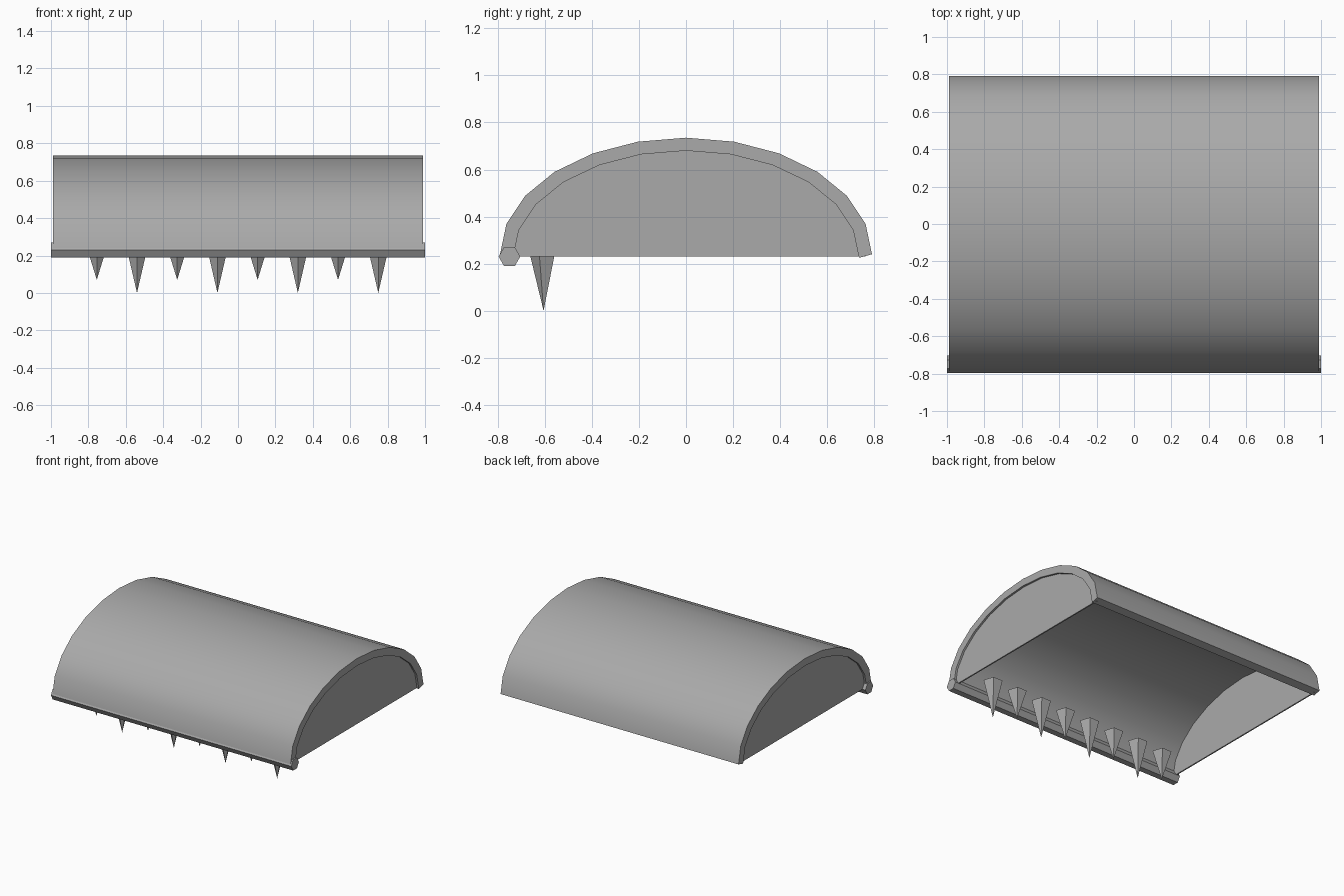
import bpy, bmesh, math

cube = bpy.data.objects.get("Cube")
if cube:
    bpy.data.objects.remove(cube, do_unlink=True)

GREY = (0.4, 0.4, 0.4, 1)
metal = bpy.data.materials.new("plain grey")
metal.use_nodes = True
metal.diffuse_color = GREY
metal.node_tree.nodes["Principled BSDF"].inputs["Base Color"].default_value = GREY


def arch(ry, rz, base, steps=12):
    """Half-ellipse of (y, z) points from the back over to the front."""
    return [(ry * math.cos(math.pi * i / steps),
             base + rz * math.sin(math.pi * i / steps)) for i in range(steps + 1)]


def extrude_x(name, profile, x0, x1, smooth=False):
    """Closed (y, z) profile extruded along x."""
    bm = bmesh.new()
    face = bm.faces.new([bm.verts.new((x0, y, z)) for y, z in profile])
    top = bmesh.ops.extrude_face_region(bm, geom=[face])["geom"]
    verts = [v for v in top if isinstance(v, bmesh.types.BMVert)]
    bmesh.ops.translate(bm, verts=verts, vec=(x1 - x0, 0, 0))
    bmesh.ops.recalc_face_normals(bm, faces=bm.faces)
    return finish(name, bm, smooth)


def finish(name, bm, smooth=False):
    mesh = bpy.data.meshes.new(name)
    bm.to_mesh(mesh)
    bm.free()
    mesh.materials.append(metal)
    obj = bpy.data.objects.new(name, mesh)
    bpy.context.collection.objects.link(obj)
    if smooth:
        bpy.ops.object.select_all(action="DESELECT")
        obj.select_set(True)
        bpy.context.view_layer.objects.active = obj
        bpy.ops.object.shade_smooth_by_angle(angle=math.radians(35))
    return obj


# Curved shell with an even wall
outer = arch(0.79, 0.495, 0.24)
inner = arch(0.735, 0.455, 0.225)
extrude_x("curved_shell", outer + inner[::-1], -0.99, 0.99, smooth=True)

# Thin end panels set just inside the rims
panel = arch(0.762, 0.475, 0.23)
for name, side in (("left_end_panel", 1), ("right_end_panel", -1)):
    extrude_x(name, panel, side * 0.965, side * 0.975)

# Six-sided bar along the front lip
hexagon = [(-0.75 + 0.046 * math.cos(math.pi * i / 3),
            0.23 + 0.046 * math.sin(math.pi * i / 3)) for i in range(6)]
extrude_x("front_bar", hexagon, -1, 1)

# Row of five-sided teeth, short and long in turn
TOP = 0.28
for i in range(8):
    tip = 0.0 if i % 2 else 0.07
    bm = bmesh.new()
    ring = []
    for k in range(5):
        a = -math.pi / 2 + k * math.tau / 5
        ring.append(bm.verts.new((0.068 * math.cos(a), 0.068 * math.sin(a), TOP)))
    point = bm.verts.new((0, 0, tip))
    bm.faces.new(ring)
    for k in range(5):
        bm.faces.new((ring[k - 1], point, ring[k]))
    bmesh.ops.recalc_face_normals(bm, faces=bm.faces)
    bmesh.ops.translate(bm, verts=bm.verts, vec=(-0.755 + i * 0.215, -0.605, 0))
    finish(f"tooth_{i + 1}", bm)
